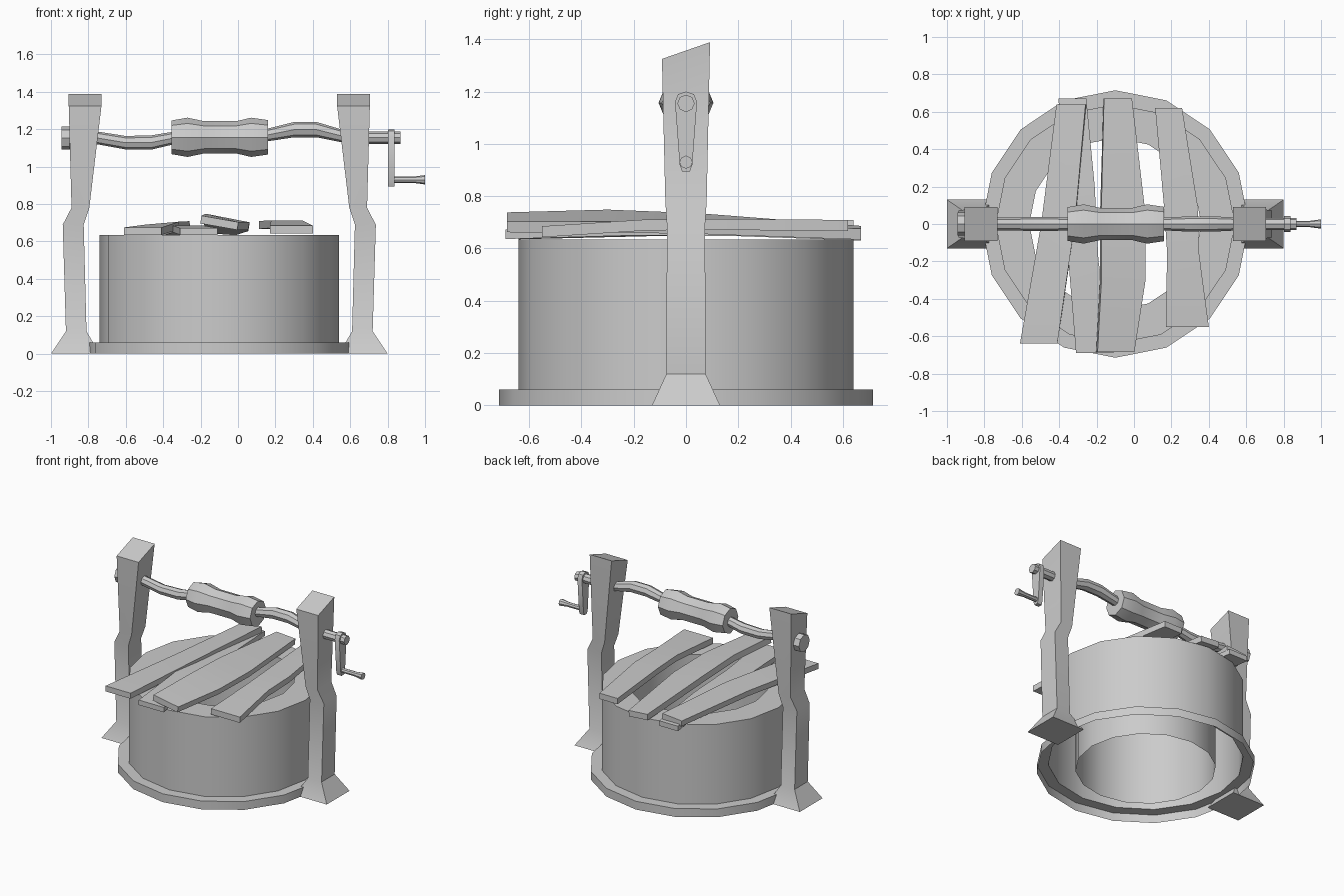
import bpy, bmesh
from math import cos, sin, pi, radians
from mathutils import Vector

CX = -0.1  # axis of the well


def make(name, bm, angle=35):
    bmesh.ops.recalc_face_normals(bm, faces=bm.faces)
    me = bpy.data.meshes.new(name)
    bm.to_mesh(me)
    bm.free()
    ob = bpy.data.objects.new(name, me)
    bpy.context.collection.objects.link(ob)
    bpy.ops.object.select_all(action='DESELECT')
    ob.select_set(True)
    bpy.context.view_layer.objects.active = ob
    bpy.ops.object.shade_smooth_by_angle(angle=radians(angle))
    return ob


def loft(name, rings, cap=True, angle=35):
    """Skin a list of equal-sized closed rings of points."""
    bm = bmesh.new()
    loops = [[bm.verts.new(p) for p in r] for r in rings]
    n = len(loops[0])
    for a, b in zip(loops, loops[1:]):
        for i in range(n):
            j = (i + 1) % n
            bm.faces.new((a[i], a[j], b[j], b[i]))
    if cap:
        bm.faces.new(loops[0])
        bm.faces.new(loops[-1])
    return make(name, bm, angle)


def x_tube(name, stations, n=8):
    """Turned part along x from (x, z, radius) stations."""
    return loft(name, [[(x, r * cos(2 * pi * i / n), z + r * sin(2 * pi * i / n))
                        for i in range(n)] for x, z, r in stations])


# Round wall: base step, outer wall, flat rim, inner wall, open underneath
profile = [(0.715, 0), (0.715, 0.06), (0.64, 0.06), (0.64, 0.635), (0.46, 0.635), (0.46, 0)]
loft("well_wall", [[(CX + r * cos(pi * i / 8), r * sin(pi * i / 8), z) for i in range(16)]
                   for r, z in profile], cap=False)

# Two mirrored posts: (z, outer x, inner x, half depth), slanted top
post = [(0, -1.0, -0.74, 0.13), (0.12, -0.92, -0.81, 0.075), (0.69, -0.937, -0.825, 0.073),
        (0.78, -0.89, -0.795, 0.079), (1.357, -0.905, -0.73, 0.092)]
for name, side in (("left_post", 1), ("right_post", -1)):
    rings = []
    for z, xo, xi, d in post:
        tilt = 0.032 if z > 1 else 0
        rings.append([(CX + side * (x - CX), y, z + (tilt if y > 0 else -tilt))
                      for x, y in ((xo, -d), (xi, -d), (xi, d), (xo, d))])
    loft(name, rings)

# Crooked axle, end knob, rope drum and crank
x_tube("axle", [(-0.86, 1.16, 0.035), (-0.76, 1.155, 0.034), (-0.6, 1.128, 0.036),
                (-0.46, 1.13, 0.038), (-0.35, 1.152, 0.034), (0.16, 1.17, 0.034),
                (0.3, 1.198, 0.041), (0.42, 1.198, 0.041), (0.56, 1.163, 0.034),
                (0.66, 1.155, 0.033), (0.87, 1.155, 0.033)])
x_tube("axle_knob", [(-0.945, 1.153, 0.062), (-0.9, 1.153, 0.062), (-0.895, 1.153, 0.045),
                     (-0.84, 1.153, 0.045)])
x_tube("rope_drum", [(-0.355, 1.157, 0.09), (-0.27, 1.157, 0.105), (-0.18, 1.157, 0.086),
                     (-0.01, 1.157, 0.086), (0.07, 1.157, 0.105), (0.16, 1.157, 0.092)])
arm = [(-0.03, 1.19), (-0.042, 1.16), (-0.024, 0.92), (-0.015, 0.895),
       (0.015, 0.895), (0.024, 0.92), (0.042, 1.16), (0.03, 1.19), (0, 1.2)]
loft("crank_arm", [[(x, y, z) for y, z in arm] for x in (0.802, 0.838)])
x_tube("crank_handle", [(0.82, 0.93, 0.017), (0.94, 0.93, 0.017), (1.0, 0.93, 0.025)])


# Loose cover planks lofted through (x, y, z, half width, roll degrees)
def plank(name, stations, t=0.021):
    rings = []
    for x, y, z, w, roll in stations:
        c, s = cos(radians(roll)), sin(radians(roll))
        rings.append([Vector((x + u * c - v * s, y, z + u * s + v * c))
                      for u, v in ((-w, -t), (w, -t), (w, t), (-w, t))])
    loft(name, rings)


plank("plank_1", [(-0.51, -0.64, 0.655, 0.1, 0), (-0.405, 0.0, 0.678, 0.09, 5),
                  (-0.335, 0.64, 0.682, 0.078, 5)], 0.02)
plank("plank_2", [(-0.21, -0.69, 0.654, 0.1, 0), (-0.27, -0.2, 0.668, 0.08, 0),
                  (-0.28, 0.2, 0.665, 0.07, 0), (-0.33, 0.67, 0.648, 0.075, 0)], 0.018)
plank("plank_3", [(-0.1, -0.685, 0.7, 0.1, -10), (-0.06, -0.3, 0.705, 0.12, -11),
                  (-0.06, 0.05, 0.695, 0.12, -9), (-0.087, 0.67, 0.66, 0.075, -4)])
plank("plank_4", [(0.285, -0.55, 0.664, 0.115, 0), (0.262, -0.15, 0.69, 0.085, 0),
                  (0.25, 0.1, 0.692, 0.09, 0), (0.185, 0.62, 0.688, 0.072, 0)])
